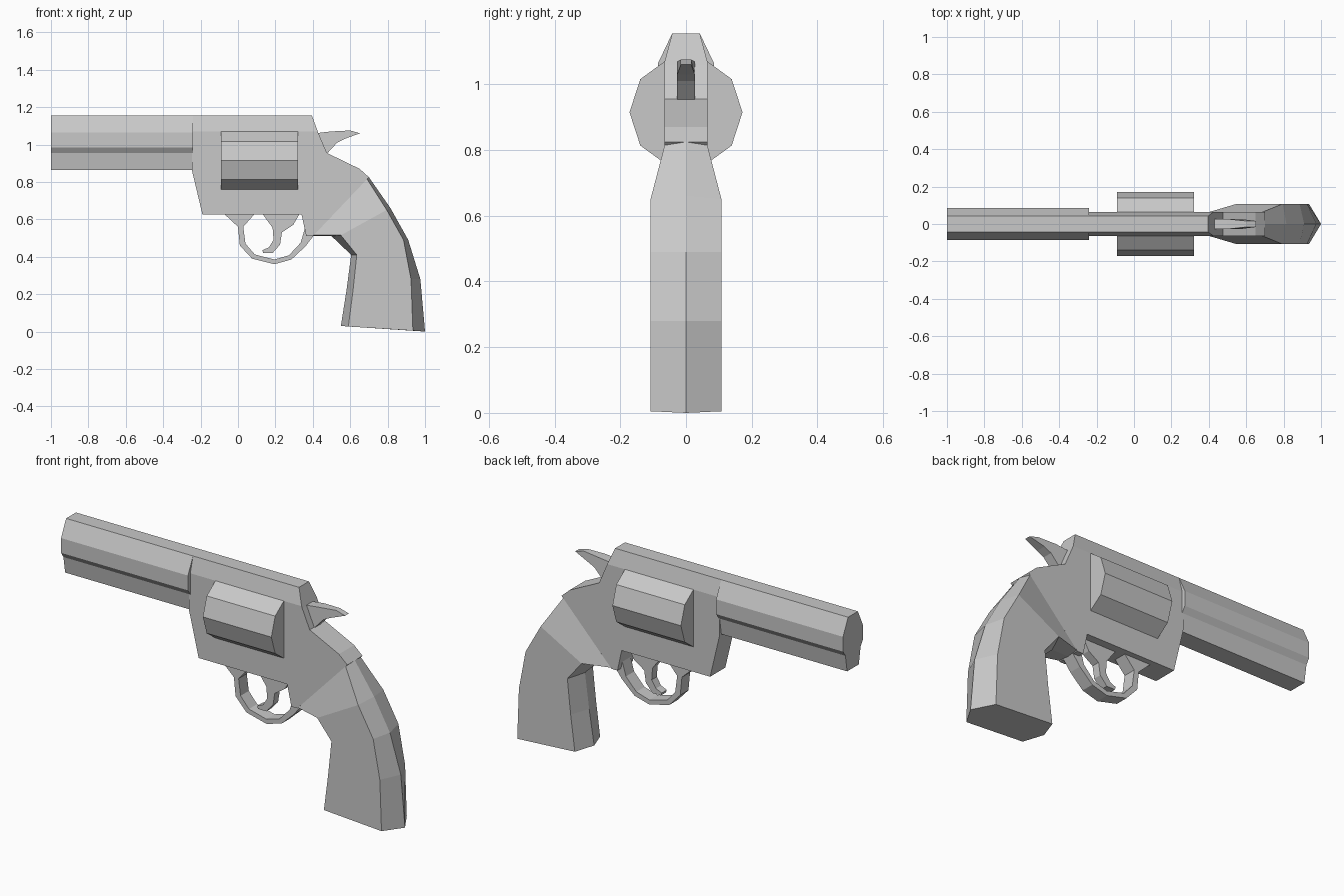
import bpy, bmesh, math

if "Cube" in bpy.data.objects:
    bpy.data.objects.remove(bpy.data.objects["Cube"])

steel = bpy.data.materials.new("plain_grey")
steel.diffuse_color = (0.58, 0.58, 0.58, 1)
steel.use_nodes = True
steel.node_tree.nodes["Principled BSDF"].inputs["Base Color"].default_value = steel.diffuse_color


def finish(name, bm):
    bmesh.ops.recalc_face_normals(bm, faces=bm.faces)
    me = bpy.data.meshes.new(name)
    bm.to_mesh(me)
    bm.free()
    me.materials.append(steel)
    ob = bpy.data.objects.new(name, me)
    bpy.context.collection.objects.link(ob)
    return ob


def loft(rings):
    """Bridge closed rings of equal length and cap both ends."""
    bm = bmesh.new()
    vs = [[bm.verts.new(p) for p in r] for r in rings]
    n = len(vs[0])
    for a, b in zip(vs, vs[1:]):
        for i in range(n):
            j = (i + 1) % n
            bm.faces.new((a[i], a[j], b[j], b[i]))
    bm.faces.new(vs[0])
    bm.faces.new(vs[-1])
    return bm


def side_prism(profile, w):
    """Extrude an (x, z) side profile to half-width w."""
    return loft([[(x, y, z) for x, z in profile] for y in (-w, w)])


def x_prism(section, x0, x1):
    """Extrude a (y, z) cross-section along x."""
    return loft([[(x, y, z) for y, z in section] for x in (x0, x1)])


# Barrel: faceted upper tube over a narrower lug
half = [(0.042, 1.155), (0.085, 1.065), (0.085, 0.985), (0.065, 0.955), (0.05, 0.865)]
finish("barrel", x_prism(half + [(-y, z) for y, z in reversed(half)], -1.0, -0.24))

# Frame: flat-sided body with a chamfered top strap
bm = side_prism([(-0.247, 1.155), (0.395, 1.155), (0.43, 1.06), (0.475, 0.955),
                 (0.65, 0.87), (0.70, 0.825), (0.40, 0.51), (0.365, 0.51),
                 (0.34, 0.625), (-0.19, 0.625), (-0.247, 0.865)], 0.065)
bmesh.ops.bisect_plane(bm, geom=bm.verts[:] + bm.edges[:] + bm.faces[:],
                       plane_co=(0, 0, 1.07), plane_no=(0, 0, 1))
for v in bm.verts:
    if v.co.z > 1.1:
        v.co.y = math.copysign(0.042, v.co.y)
finish("frame", bm)

# Ten-sided drum
drum = [(0.172 * math.cos(i * math.tau / 10), 0.915 + 0.172 * math.sin(i * math.tau / 10))
        for i in range(10)]
finish("drum", x_prism(drum, -0.09, 0.32))

# Grip: front ridge, front corner, back corner, back ridge, half-width
stations = [((0.40, 0.51), (0.405, 0.515), (0.69, 0.815), (0.70, 0.825), 0.065),
            ((0.50, 0.51), (0.55, 0.515), (0.795, 0.65), (0.815, 0.66), 0.108),
            ((0.605, 0.41), (0.635, 0.41), (0.885, 0.49), (0.91, 0.49), 0.108),
            ((0.58, 0.22), (0.615, 0.22), (0.925, 0.28), (0.975, 0.28), 0.108),
            ((0.55, 0.03), (0.59, 0.027), (0.935, 0.005), (1.0, 0.0), 0.108)]
rings = []
for f, fc, bc, b, w in stations:
    rings.append([(f[0], 0, f[1]), (fc[0], w, fc[1]), (bc[0], w, bc[1]),
                  (b[0], 0, b[1]), (bc[0], -w, bc[1]), (fc[0], -w, fc[1])])
finish("grip", loft(rings))

# Trigger guard: outer edge then inner edge, sections paired along the loop
outer = [(-0.075, 0.63), (0.0, 0.56), (0.01, 0.46), (0.075, 0.39), (0.195, 0.36),
         (0.285, 0.385), (0.36, 0.455), (0.41, 0.52)]
inner = [(0.09, 0.63), (0.028, 0.56), (0.04, 0.47), (0.09, 0.412), (0.195, 0.385),
         (0.273, 0.408), (0.335, 0.475), (0.36, 0.56)]
w = 0.035
finish("trigger_guard", loft([[(a, -w, b), (a, w, b), (c, w, d), (c, -w, d)]
                              for (a, b), (c, d) in zip(outer, inner)]))

# Trigger
finish("trigger", side_prism([(0.13, 0.63), (0.185, 0.555), (0.19, 0.49), (0.165, 0.45),
                              (0.13, 0.435), (0.135, 0.42), (0.185, 0.42), (0.225, 0.465),
                              (0.235, 0.53), (0.295, 0.57), (0.33, 0.63)], 0.022))

# Hammer: narrows towards the spur tip
bm = side_prism([(0.40, 1.06), (0.43, 1.062), (0.50, 1.07), (0.60, 1.075), (0.652, 1.06),
                 (0.57, 1.03), (0.53, 1.01), (0.475, 0.95), (0.40, 0.95)], 0.027)
for v in bm.verts:
    if v.co.x > 0.59:
        v.co.y *= 0.6
finish("hammer", bm)
